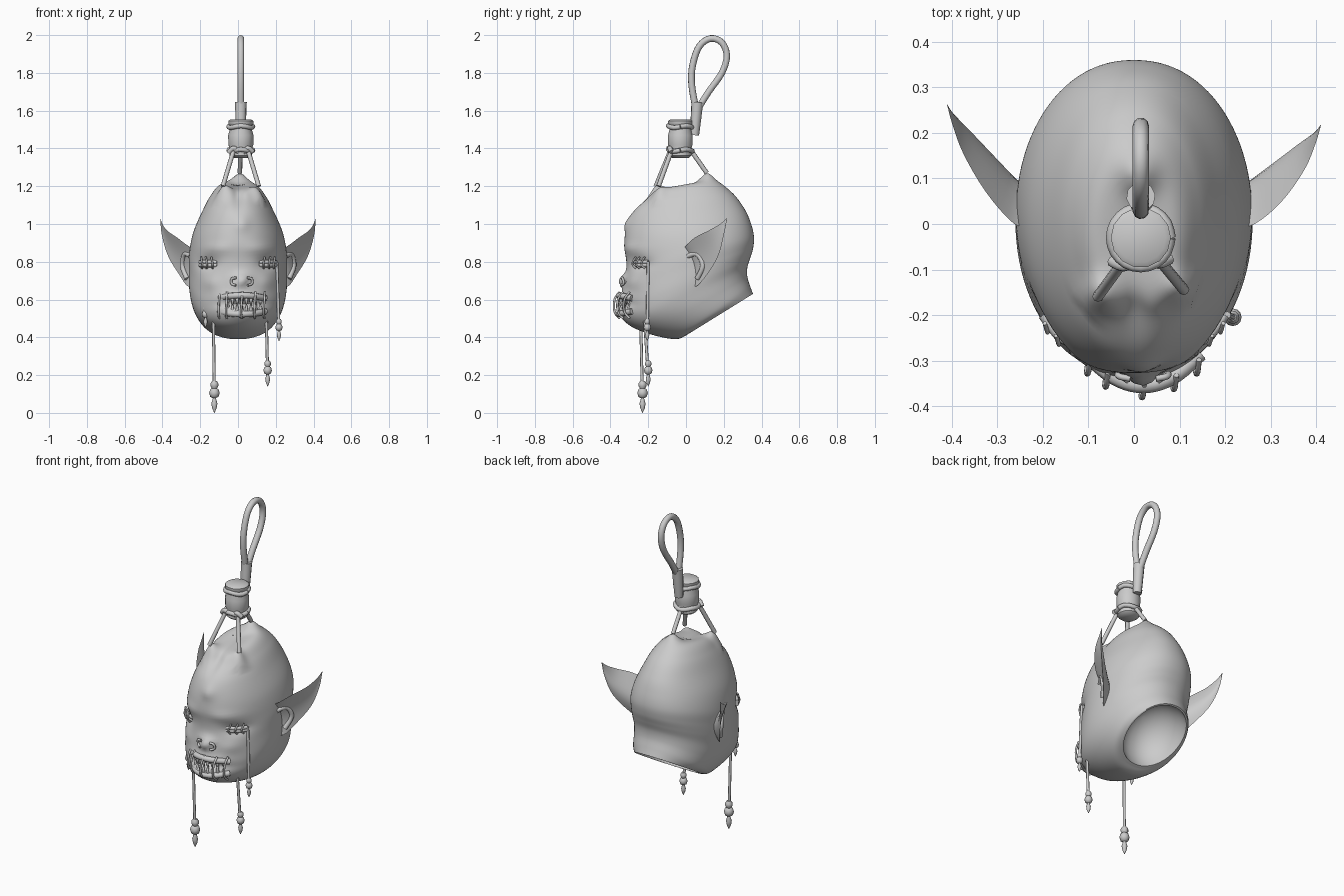
import bpy, bmesh, math
from mathutils import Vector as V

if "Cube" in bpy.data.objects:
    bpy.data.objects.remove(bpy.data.objects["Cube"])

clay = bpy.data.materials.new("plain_grey")
clay.use_nodes = True
GREY = (0.6, 0.6, 0.6, 1)
clay.diffuse_color = GREY
clay.node_tree.nodes["Principled BSDF"].inputs["Base Color"].default_value = GREY


def add_object(name, bm, angle=60):
    bmesh.ops.recalc_face_normals(bm, faces=bm.faces)
    mesh = bpy.data.meshes.new(name)
    bm.to_mesh(mesh)
    bm.free()
    mesh.materials.append(clay)
    obj = bpy.data.objects.new(name, mesh)
    bpy.context.collection.objects.link(obj)
    bpy.ops.object.select_all(action="DESELECT")
    obj.select_set(True)
    bpy.context.view_layer.objects.active = obj
    bpy.ops.object.shade_smooth_by_angle(angle=math.radians(angle))
    return obj


def bridge(bm, rings, caps=(True, True)):
    """Skin a list of point rings, closing the ends if asked."""
    loops = [[bm.verts.new(p) for p in ring] for ring in rings]
    n = len(loops[0])
    for a, b in zip(loops, loops[1:]):
        for i in range(n):
            j = (i + 1) % n
            bm.faces.new((a[i], a[j], b[j], b[i]))
    for loop, cap in zip((loops[0], loops[-1]), caps):
        if cap:
            bm.faces.new(loop)


def spline(rows, steps):
    """Catmull-Rom interpolation through rows of numbers."""
    out = []
    for k in range(len(rows) - 1):
        a, b, c, d = (rows[min(max(k + o, 0), len(rows) - 1)] for o in (-1, 0, 1, 2))
        for s in range(steps):
            t = s / steps
            out.append([q + t / 2 * (r - p + t * (2 * p - 5 * q + 4 * r - w + t * (3 * (q - r) + w - p)))
                        for p, q, r, w in zip(a, b, c, d)])
    return out + [list(rows[-1])]


def turned(name, profile, centre, sides=12):
    """Revolve (radius, height) pairs about a vertical axis."""
    bm = bmesh.new()
    x, y, z = centre
    angles = [math.tau * i / sides for i in range(sides)]
    bridge(bm, [[(x + r * math.cos(a), y + r * math.sin(a), z + h) for a in angles] for r, h in profile])
    return add_object(name, bm, 50)


def tube(name, points, radius, steps=4, end_radius=None, sides=8):
    path = [V(p) for p in spline(points, steps)]
    end_radius = radius if end_radius is None else end_radius
    bm, rings, side = bmesh.new(), [], None
    for k, p in enumerate(path):
        along = (path[min(k + 1, len(path) - 1)] - path[max(k - 1, 0)]).normalized()
        side = along.orthogonal() if side is None else side - along * side.dot(along)
        side.normalize()
        other = along.cross(side)
        r = radius + (end_radius - radius) * k / (len(path) - 1)
        rings.append([p + r * (side * math.cos(a) + other * math.sin(a))
                      for a in (math.tau * i / sides for i in range(sides))])
    bridge(bm, rings)
    return add_object(name, bm)


# Head: tilted rings as front y, front z, back y, back z, half width
rows = [(0, .41, .355, .63, .18), (-.06, .39, .34, .67, .21), (-.2, .42, .325, .72, .237),
        (-.3, .47, .325, .77, .252), (-.33, .55, .34, .82, .26), (-.325, .66, .355, .87, .26),
        (-.315, .78, .36, .93, .257), (-.325, .92, .345, 1, .235), (-.29, 1.05, .31, 1.08, .19),
        (-.22, 1.13, .24, 1.17, .145), (-.16, 1.18, .14, 1.23, .09), (-.02, 1.2, -.01, 1.2, .001)]
# Face relief: x, z, spread x, spread z, push in y
relief = [(.02, .7, .05, .035, -.035), (.02, .56, .11, .07, -.045), (.02, .575, .095, .025, .06),
          (.02, 1, .04, .04, -.015), (0, 1.17, .03, .07, .03),
          (-.02, .7, .012, .014, .02), (.06, .69, .012, .014, .02)]
for s in (-1, 1):
    relief += [(.16 * s, .79, .05, .03, .025), (.12 * s, .87, .08, .03, -.012), (.15 * s, .69, .05, .04, -.012)]
ties = [V((-.08, -.16, 1.2)), V((.11, -.145, 1.2)), V((.01, .11, 1.27))]


def sculpt(p):
    x, y, z = p
    if y < 0:
        y += sum(d * math.exp(-((x - cx) / sx) ** 2 - ((z - cz) / sz) ** 2) for cx, cz, sx, sz, d in relief)
    for t in ties:
        z += .04 * math.exp(-((x - t.x) ** 2 + (y - t.y) ** 2) / .0016) * (z > 1.1)
    return x, y, z


def head_ring(row, n=96):
    yf, zf, yb, zb, w = row
    ring = []
    for i in range(n):
        a = math.tau * i / n
        t = (1 - math.cos(a)) / 2
        ring.append(sculpt((w * math.copysign(abs(math.sin(a)) ** .93, math.sin(a)),
                            yf + t * (yb - yf), zf + t * (zb - zf))))
    return ring


outer = [head_ring(r) for r in spline(rows, 8)]
rim = [V(p) for p in outer[0]]
mid = sum(rim, V()) / len(rim)
inward = V((0, -.53, .85))
cup = [[mid + (p - mid) * math.cos(a) * .95 + inward * .2 * math.sin(a) for p in rim]
       for a in (math.pi / 2 * k / 8 * .98 for k in range(8, -1, -1))]
bm = bmesh.new()
bridge(bm, cup + outer)
add_object("head", bm)

# Ears: front edge point, back edge point, depth of the cupped shell
ear_rows = [(.2, -.02, .85, .22, .03, .68, .06), (.265, 0, .885, .265, .055, .67, .065),
            (.325, .05, .93, .31, .11, .73, .05), (.375, .12, .965, .37, .17, .83, .03),
            (.4, .18, 1, .403, .2, .94, .012), (.41, .215, 1.03, .411, .217, 1.028, .002)]
for name, s in (("left_ear", 1), ("right_ear", -1)):
    rings = []
    for row in spline(ear_rows, 4):
        front, back, depth = V(row[:3]), V(row[3:6]), row[6]
        ring = []
        for side in (1, .3):
            for k in range(8):
                t = k / 8 if side == 1 else 1 - k / 8
                p = front.lerp(back, t) + V((-.35, .9, .1)) * depth * side * math.sin(math.pi * t)
                if s < 0:
                    p.y += .3 * max(0, p.x - .26)
                ring.append((p.x * s, p.y, p.z))
        rings.append(ring)
    bm = bmesh.new()
    bridge(bm, rings)
    add_object(name, bm)
    # Rolled fold in front of the ear hole
    tube(name + "_fold", [(s * x, y, z) for x, y, z in
                          ((.25, .01, .83), (.28, .06, .84), (.295, .09, .78), (.27, .06, .71))], .014)

# Lips, teeth and the cords stitched through the mouth
for name, z0, bend in (("upper_lip", .61, .015), ("lower_lip", .535, -.015)):
    tube(name, [(.02 + .125 * u, -.355 + .07 * u * u, z0 + bend * (1 - u * u) - .2 * bend)
                for u in (-1, -.6, -.2, .2, .6, 1)], .017)
for row_name, z0, up in (("upper_tooth", .61, -1), ("lower_tooth", .535, 1)):
    for i in range(9):
        u = (i - 4) / 4.3
        size = .06 if i in (1, 7) and up > 0 else .036
        x, y = .02 + .105 * u, -.35 + .06 * u * u
        tube(row_name, [(x, y, z0), (x, y - .008, z0 + up * size / 2), (x, y, z0 + up * size)], .011, 3, .004)
for x in (-.1, -.06, .02, .09, .14):
    y = -.37 + 3.6 * (x - .02) ** 2
    tube("mouth_stitch", [(x, y + .02, .5), (x - .004, y - .008, .535), (x, y - .008, .6), (x + .003, y + .02, .64)], .006)

# Nostril wings
for x, s in ((-.02, -1), (.06, 1)):
    tube("nostril", [(x - .012 * s, -.34, .715), (x + .012 * s, -.335, .71), (x + .014 * s, -.33, .685),
                     (x - .008 * s, -.345, .675)], .007)

# Closed eyelids with short crossing stitches
for s in (-1, 1):
    for dz in (.008, -.008):
        tube("eyelid", [(s * x, y, .79 + dz) for x, y in ((.11, -.268), (.16, -.25), (.2, -.2))], .011)
    for x, y in ((.135, -.275), (.165, -.255), (.19, -.228)):
        tube("eye_stitch", [(s * x, y + .01, .765), (s * x, y - .01, .79), (s * (x + .006), y + .01, .825)], .005)

# Hanging cords, each with two beads and a pointed drop
for (x, y, z), (bx, by), tip, bead in (((-.165, -.225, .8), (-.172, -.225), .45, .018),
                                       ((.205, -.2, .8), (.217, -.205), .38, .018),
                                       ((-.13, -.24, .5), (-.125, -.23), 0, .026),
                                       ((.15, -.22, .5), (.157, -.2), .14, .021)):
    tube("hanging_cord", [(x, y, z), (bx, by, tip + .06)], .008)
    k = bead / .026
    turned("bead_drop", [(r * k, h * k) for r, h in
                         ((.001, 0), (.012, .025), (.016, .05), (.008, .078), (.022, .085), (.028, .105),
                          (.022, .125), (.014, .13), (.021, .142), (.021, .156), (.012, .17))], (bx, by, tip))

# Wrapped spool above the head with its tie cords
spool = (.015, -.03, 1.35)
turned("spool", [(.045, 0), (.06, .012), (.058, .04), (.066, .07), (.067, .12), (.06, .145),
                 (.06, .17), (.066, .178), (.066, .196), (.055, .203)], spool, 14)
for z, r in ((1.39, .064), (1.515, .064)):
    tube("spool_wrap", [(spool[0] + r * math.cos(a), spool[1] + r * math.sin(a), z + .005 * math.sin(3 * a))
                        for a in (math.tau * i / 12 for i in range(13))], .013, 2)
for t in ties:
    top = V(spool) + V((0, 0, .04)) + (t - V(spool)) * V((.4, .4, 0))
    tube("tie_cord", [top, t], .012)
    tube("tie_knot", [top + V((-.025, 0, -.012)), top + V((0, -.01, .012)), top + V((.025, 0, -.008))], .013)

# Hanging loop and its sleeve
tube("loop_sleeve", [(.015, .045, 1.47), (.015, .052, 1.55), (.015, .06, 1.645)], .024, 4, .032, 10)
tube("hanging_loop", [(.015, y, z) for y, z in
                      ((.05, 1.62), (.03, 1.74), (.035, 1.84), (.07, 1.94), (.13, 1.982), (.19, 1.96),
                       (.216, 1.89), (.19, 1.8), (.12, 1.7), (.07, 1.62))], .018, 4, None, 10)
